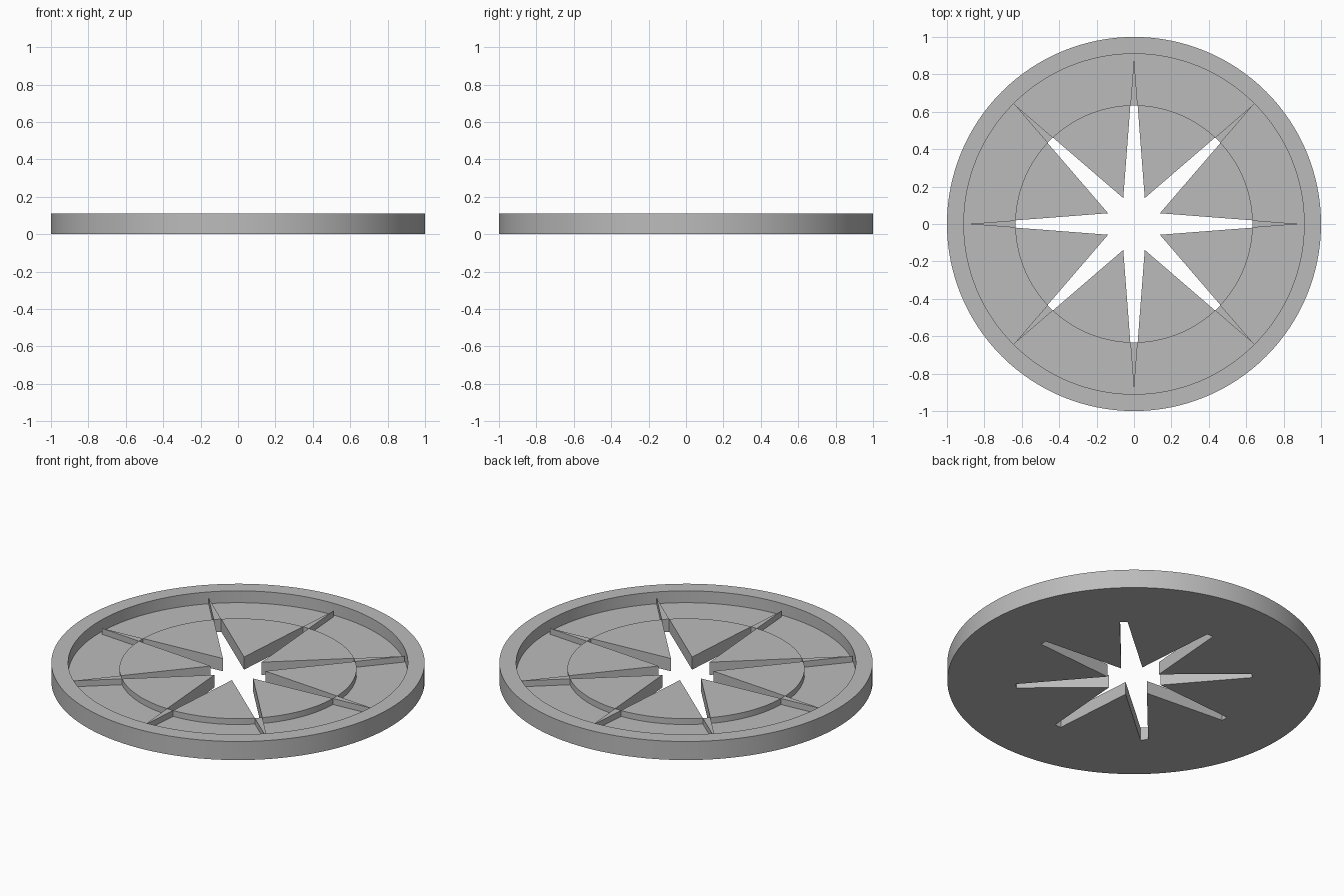
import bpy, bmesh, math

cube = bpy.data.objects.get("Cube")
if cube:
    bpy.data.objects.remove(cube, do_unlink=True)

SEGMENTS = 128
RIM, RECESS, HUB = 1.0, 0.91, 0.635        # radii
TOP, HUB_TOP, FLOOR = 0.11, 0.075, 0.04    # heights
TAU = 2 * math.pi

grey = bpy.data.materials.new("plain_grey")
grey.use_nodes = True
COLOUR = (0.5, 0.5, 0.5, 1)
grey.diffuse_color = COLOUR
grey.node_tree.nodes["Principled BSDF"].inputs["Base Color"].default_value = COLOUR


def circle(radius):
    return [(radius * math.cos(TAU * i / SEGMENTS), radius * math.sin(TAU * i / SEGMENTS))
            for i in range(SEGMENTS)]


def star():
    """Eight long points; the diagonal ones reach slightly further."""
    points = []
    for i in range(16):
        radius = 0.15 if i % 2 else (0.907 if i % 4 else 0.89)
        points.append((radius * math.cos(TAU * i / 16), radius * math.sin(TAU * i / 16)))
    return points


def prism(name, outline, z0, z1):
    bm = bmesh.new()
    face = bm.faces.new([bm.verts.new((x, y, z0)) for x, y in outline])
    new = bmesh.ops.extrude_face_region(bm, geom=[face])["geom"]
    bmesh.ops.translate(bm, vec=(0, 0, z1 - z0),
                        verts=[v for v in new if isinstance(v, bmesh.types.BMVert)])
    bmesh.ops.recalc_face_normals(bm, faces=bm.faces)
    mesh = bpy.data.meshes.new(name)
    bm.to_mesh(mesh)
    bm.free()
    mesh.materials.append(grey)
    obj = bpy.data.objects.new(name, mesh)
    bpy.context.collection.objects.link(obj)
    return obj


def combine(obj, other, operation):
    """Apply a boolean and discard the second solid."""
    mod = obj.modifiers.new(operation.lower(), "BOOLEAN")
    mod.operation, mod.object, mod.solver = operation, other, "EXACT"
    bpy.context.view_layer.objects.active = obj
    bpy.ops.object.modifier_apply(modifier=mod.name)
    bpy.data.objects.remove(other, do_unlink=True)


# Round tray with a raised rim
disc = prism("star_disc", circle(RIM), 0, TOP)
combine(disc, prism("recess_cutter", circle(RECESS), FLOOR, TOP + 0.1), "DIFFERENCE")

# Raised hub with star-shaped ridges running out towards the rim
combine(disc, prism("hub", circle(HUB), FLOOR / 2, HUB_TOP), "UNION")
combine(disc, prism("ridges", star(), FLOOR / 2, HUB_TOP), "UNION")

# Star opening through the hub, with its points cut off at the hub's edge
opening = prism("opening_cutter", star(), -0.1, 0.2)
combine(opening, prism("opening_limit", circle(HUB - 0.001), -0.2, 0.3), "INTERSECT")
combine(disc, opening, "DIFFERENCE")

# Smooth round walls, sharp edges
bpy.ops.object.select_all(action="DESELECT")
disc.select_set(True)
bpy.context.view_layer.objects.active = disc
bpy.ops.object.shade_smooth_by_angle(angle=math.radians(30))
